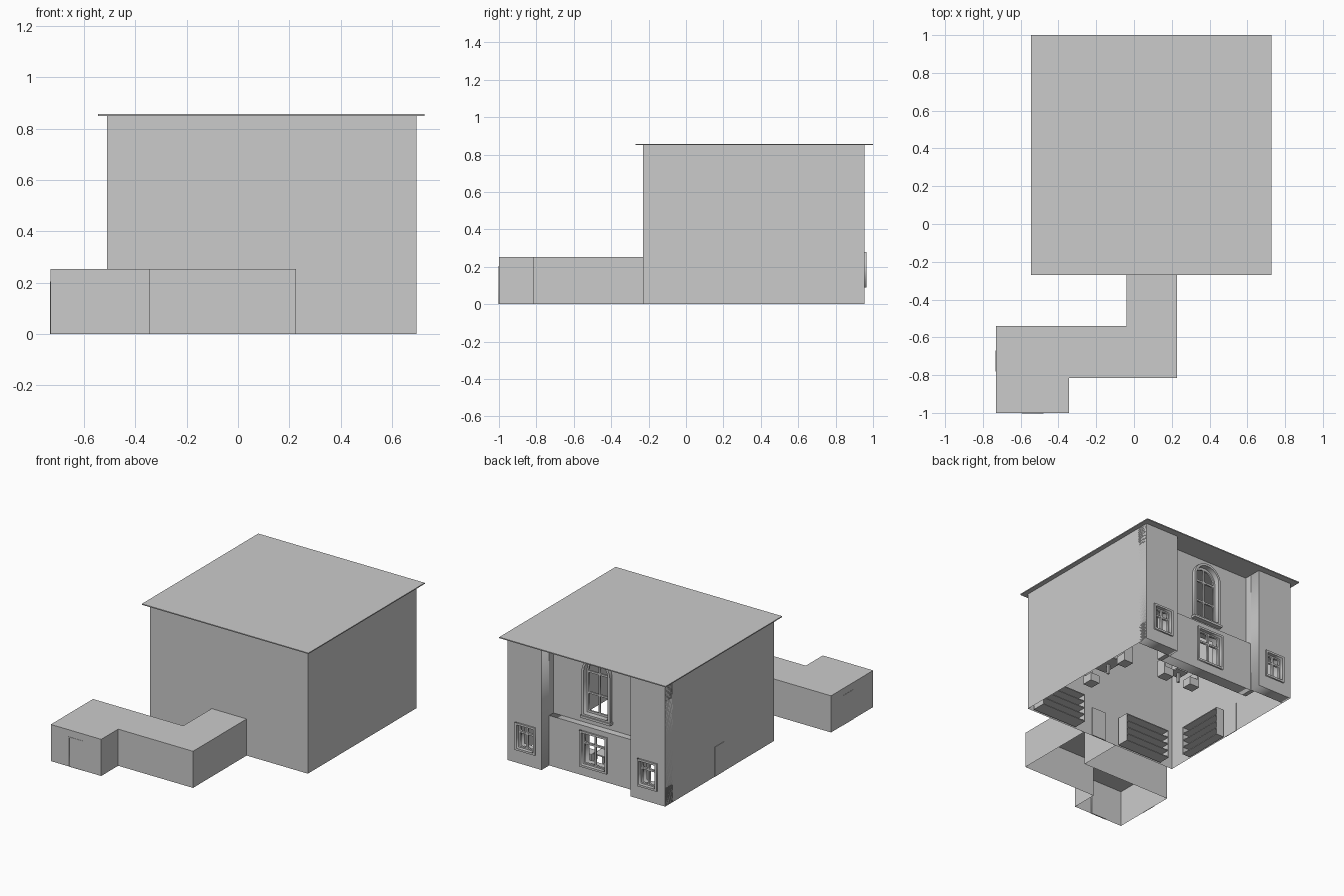
import bpy, bmesh, math

if "Cube" in bpy.data.objects:
    bpy.data.objects.remove(bpy.data.objects["Cube"])


def box(name, x0, x1, y0, y1, z0, z1):
    bm = bmesh.new()
    bmesh.ops.create_cube(bm, size=1)
    for v in bm.verts:
        v.co = ((x0 + x1) / 2 + v.co.x * (x1 - x0),
                (y0 + y1) / 2 + v.co.y * (y1 - y0),
                (z0 + z1) / 2 + v.co.z * (z1 - z0))
    return finish(name, bm)


def finish(name, bm):
    me = bpy.data.meshes.new(name)
    bm.to_mesh(me)
    bm.free()
    ob = bpy.data.objects.new(name, me)
    bpy.context.collection.objects.link(ob)
    return ob


def walls(name, plan, z1, cap=False):
    """Thin walls standing on an open plan path, with an optional flat top."""
    bm = bmesh.new()
    low = [bm.verts.new((x, y, 0)) for x, y in plan]
    top = [bm.verts.new((x, y, z1)) for x, y in plan]
    for i in range(len(plan) - 1):
        bm.faces.new((low[i], low[i + 1], top[i + 1], top[i]))
    if cap:
        bm.faces.new(top)
    return finish(name, bm)


def rect(x0, x1, z0, z1):
    return [(x0, z0), (x1, z0), (x1, z1), (x0, z1)]


def arch(cx, r, z0, spring, a0=0, a1=180, n=12):
    """Loop with an arched head; angles pick the whole arch or one half."""
    arc = [(cx + r * math.cos(math.radians(a0 + (a1 - a0) * i / n)),
            spring + r * math.sin(math.radians(a0 + (a1 - a0) * i / n))) for i in range(n + 1)]
    return [(arc[-1][0], z0), (arc[0][0], z0)] + arc


def panel(name, loops, y0, y1):
    """Upright slab in the xz plane; inner loops become holes."""
    cu = bpy.data.curves.new(name, 'CURVE')
    cu.dimensions = '2D'
    cu.fill_mode = 'BOTH'
    cu.extrude = (y1 - y0) / 2
    for loop in loops:
        sp = cu.splines.new('POLY')
        sp.points.add(len(loop) - 1)
        for p, (x, z) in zip(sp.points, loop):
            p.co = (x, z, 0, 1)
        sp.use_cyclic_u = True
    ob = bpy.data.objects.new(name, cu)
    bpy.context.collection.objects.link(ob)
    ob.location.y = (y0 + y1) / 2
    ob.rotation_euler.x = math.pi / 2
    bpy.ops.object.select_all(action='DESELECT')
    ob.select_set(True)
    bpy.context.view_layer.objects.active = ob
    bpy.ops.object.convert(target='MESH')
    return ob


def window(name, x0, x1, z0, z1, face):
    """Rectangular window: surround, sash with four panes, sill."""
    b, m = 0.014, 0.006
    cx, zt = (x0 + x1) / 2, z0 + (z1 - z0) * 0.64
    hole = rect(x0 + b, x1 - b, z0 + b, z1 - b)
    panel(name + "_surround", [rect(x0, x1, z0, z1), hole], face - 0.03, face + 0.01)
    e = b + 0.009
    panes = [rect(a, c, d, f) for a, c in ((x0 + e, cx - m), (cx + m, x1 - e))
             for d, f in ((z0 + e, zt - m), (zt + m, z1 - e))]
    panel(name + "_sash", [hole] + panes, face - 0.03, face - 0.015)
    return hole


# Main block: three thin outer walls and overhanging roof slab
X0, X1, BACK, FRONT, H = -0.51, 0.695, 0.955, -0.23, 0.85
walls("main_walls", [(X0, BACK), (X0, FRONT), (X1, FRONT), (X1, BACK)], H)
box("roof", -0.545, 0.727, -0.27, 1.0, H, 0.857)

# Low annex corridor with stepped plan, open below
walls("annex", [(-0.04, FRONT), (-0.04, -0.54), (-0.73, -0.54), (-0.73, -1), (-0.345, -1),
                (-0.345, -0.815), (0.227, -0.815), (0.227, FRONT)], 0.253, True)

# Back facade: corner piers with small windows
RX0, RX1, IN = -0.245, 0.435, 0.79
hole = window("left_pier_window", 0.48, 0.634, 0.09, 0.28, BACK)
panel("left_pier", [rect(RX1, X1, 0, H), hole], 0.875, BACK)
hole = window("right_pier_window", -0.45, -0.30, 0.09, 0.28, BACK)
panel("right_pier", [rect(X0, RX0, 0, H), hole], 0.875, BACK)
for nm, a, c in (("left_pier_return", RX1, RX1 + 0.03), ("right_pier_return", RX0 - 0.03, RX0)):
    box(nm, a, c, IN, 0.875, 0, H)

# Back facade: lower middle wall and its window
hole = window("middle_window", -0.01, 0.20, 0.06, 0.31, 0.872)
panel("lower_middle_wall", [rect(RX0, RX1, 0, 0.345), hole], IN, 0.872)

# Back facade: deeper upper wall with arched window
CX, ZB, SP = 0.095, 0.40, 0.71
inner = arch(CX, 0.092, ZB + 0.014, SP)
panel("upper_middle_wall", [rect(RX0, RX1, 0.345, H), inner], IN, 0.825)
panel("arched_surround", [arch(CX, 0.108, ZB, SP), inner], 0.80, 0.85)
box("arched_window_sill", CX - 0.115, CX + 0.115, 0.82, 0.858, ZB - 0.014, ZB + 0.002)
panes = [rect(a, c, d, f) for a, c in ((CX - 0.08, CX - 0.006), (CX + 0.006, CX + 0.08))
         for d, f in ((0.428, 0.545), (0.557, 0.69))]
for s in (-1, 1):
    head = arch(0, 0.074, 0.703, SP, 0, 90, 8)
    panes.append([(CX + s * (0.006 + x), z) for x, z in head])
panel("arched_sash", [inner] + panes, 0.80, 0.812)

# Doors: frame and leaf set in the thin walls
T = 0.002
x0, x1, h = -0.595, -0.48, 0.205
panel("front_door_frame", [[(x0, 0), (x1, 0), (x1, h), (x0, h)],
                           rect(x0 + 0.006, x1 - 0.006, 0.001, h - 0.006)], -1 - T, -1 + T)
box("front_door_leaf", x0, x1, -0.998, -0.994, 0, h)
box("annex_side_door", -0.73 - T, -0.73 + T, -0.78, -0.67, 0, 0.205)
box("main_side_door", X0 - T, X0 + T, 0.31, 0.415, 0, 0.205)
box("corridor_door", 0.05, 0.16, FRONT + 0.001, FRONT + 0.008, 0, 0.205)


# Indoor shelves
def shelf(name, x0, x1, y0, y1, along_x):
    n, t, h = 5, 0.006, 0.2
    for i in range(n):
        z = i * (h - t) / (n - 1)
        box(f"{name}_board_{i}", x0, x1, y0, y1, z, z + t)
    for i in range(2):
        if along_x:
            a = x0 if i == 0 else x1 - t
            box(f"{name}_side_{i}", a, a + t, y0, y1, 0, h)
        else:
            a = y0 if i == 0 else y1 - t
            box(f"{name}_side_{i}", x0, x1, a, a + t, 0, h)
    if along_x:
        box(name + "_back", x0, x1, y0, y0 + t, 0, h)
    else:
        box(name + "_back", x0, x0 + t, y0, y1, 0, h)


shelf("corner_shelf", 0.31, 0.66, -0.215, -0.12, True)
shelf("wall_shelf", -0.40, -0.05, -0.215, -0.13, True)
shelf("side_shelf", -0.50, -0.44, -0.04, 0.30, False)


# Seats facing small tables
def seat(name, x, y, dx, dy):
    r, t = 0.035, 0.006
    box(name + "_base", x - r, x + r, y - r, y + r, 0, 0.055)
    bx, by = x - dx * r, y - dy * r
    wx, wy = (t, r) if dx else (r, t)
    box(name + "_backrest", bx - wx, bx + wx, by - wy, by + wy, 0, 0.115)


def table(name, x, y, rx, ry):
    box(name + "_top", x - rx, x + rx, y - ry, y + ry, 0.065, 0.073)
    box(name + "_post", x - 0.008, x + 0.008, y - 0.008, y + 0.008, 0, 0.065)


seat("seat_a", 0.59, 0.28, 0, 1)
seat("seat_b", 0.59, 0.61, 0, -1)
table("long_table", 0.59, 0.445, 0.05, 0.09)
seat("seat_c", 0.28, 0.65, -1, 0)
seat("seat_d", 0.07, 0.65, 1, 0)
table("small_table", 0.175, 0.65, 0.045, 0.045)
